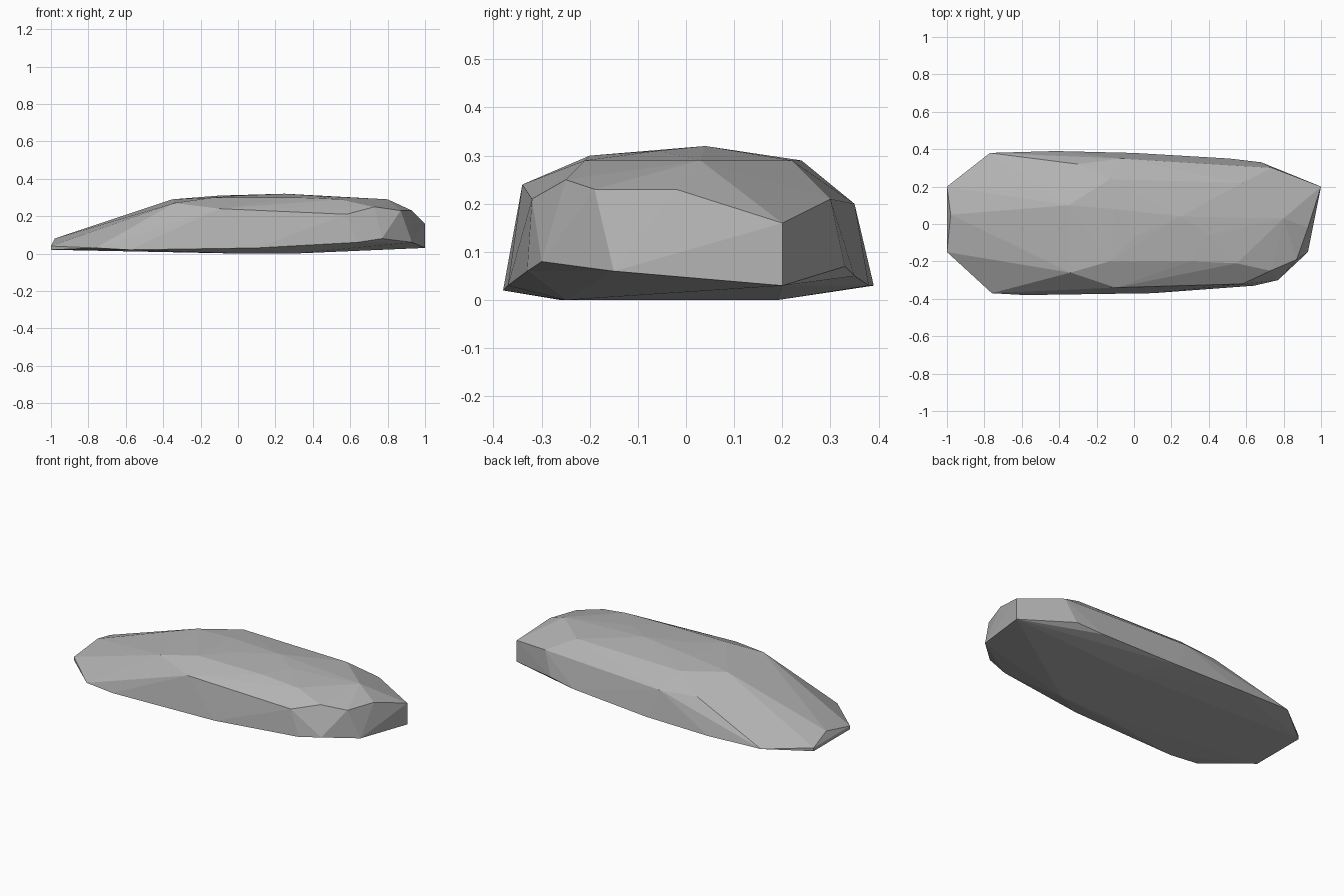
import bpy
import bmesh

default_cube = bpy.data.objects.get("Cube")
if default_cube:
    bpy.data.objects.remove(default_cube, do_unlink=True)


def make_material(name, color):
    material = bpy.data.materials.new(name)
    material.use_nodes = True
    material.diffuse_color = color
    shader = material.node_tree.nodes["Principled BSDF"]
    shader.inputs["Base Color"].default_value = color
    shader.inputs["Roughness"].default_value = 0.9
    return material


def make_faceted_stone(name, corner_groups, material):
    """Wrap the corner points in a tight faceted skin."""
    mesh = bpy.data.meshes.new(name)
    bm = bmesh.new()
    for group in corner_groups:
        for corner in group:
            bm.verts.new(corner)
    result = bmesh.ops.convex_hull(bm, input=bm.verts[:])
    loose = set(result["geom_interior"]) | set(result["geom_unused"])
    loose_verts = [item for item in loose
                   if isinstance(item, bmesh.types.BMVert) and item.is_valid]
    bmesh.ops.delete(bm, geom=loose_verts, context="VERTS")
    bmesh.ops.recalc_face_normals(bm, faces=bm.faces[:])
    bm.to_mesh(mesh)
    bm.free()
    mesh.materials.append(material)
    stone = bpy.data.objects.new(name, mesh)
    bpy.context.scene.collection.objects.link(stone)
    return stone


# Nearly flat underside
underside = [(0, -.26, 0), (.3, -.25, 0), (.2, .19, 0),
             (-1, -.15, .02), (-1, .2, .02)]

# Widest outline, front edge then back edge
front_rim = [(-1, -.15, .04), (-.76, -.37, .03), (-.58, -.38, .02),
             (.1, -.37, .03), (.64, -.33, .06), (.77, -.3, .08), (.93, -.15, .06)]
back_rim = [(1, .2, .03), (.68, .33, .07), (.51, .35, .05),
            (0, .38, .03), (-.42, .39, .03), (-.77, .38, .04), (-1, .2, .04)]

# Shoulder between the sides and the crown
shoulder = [(-.98, .05, .08), (-.1, -.34, .24), (.58, -.32, .21), (.73, -.25, .25),
            (.87, -.19, .23), (.93, -.02, .23), (1, .2, .16), (.74, .3, .21),
            (-.07, .35, .2), (-.3, .32, .21)]

# Low rounded crown
crown = [(-.34, -.26, .27), (-.35, .1, .29), (-.13, .24, .29), (-.13, -.2, .3),
         (.3, -.2, .3), (.55, -.21, .29), (.8, .03, .29), (.58, .22, .29),
         (0, -.07, .31), (.4, -.06, .31), (.25, .04, .32), (-.1, .08, .31)]

stone_grey = make_material("stone grey", (0.45, 0.45, 0.45, 1))
make_faceted_stone("flat_rock", [underside, front_rim, back_rim, shoulder, crown],
                   stone_grey)
